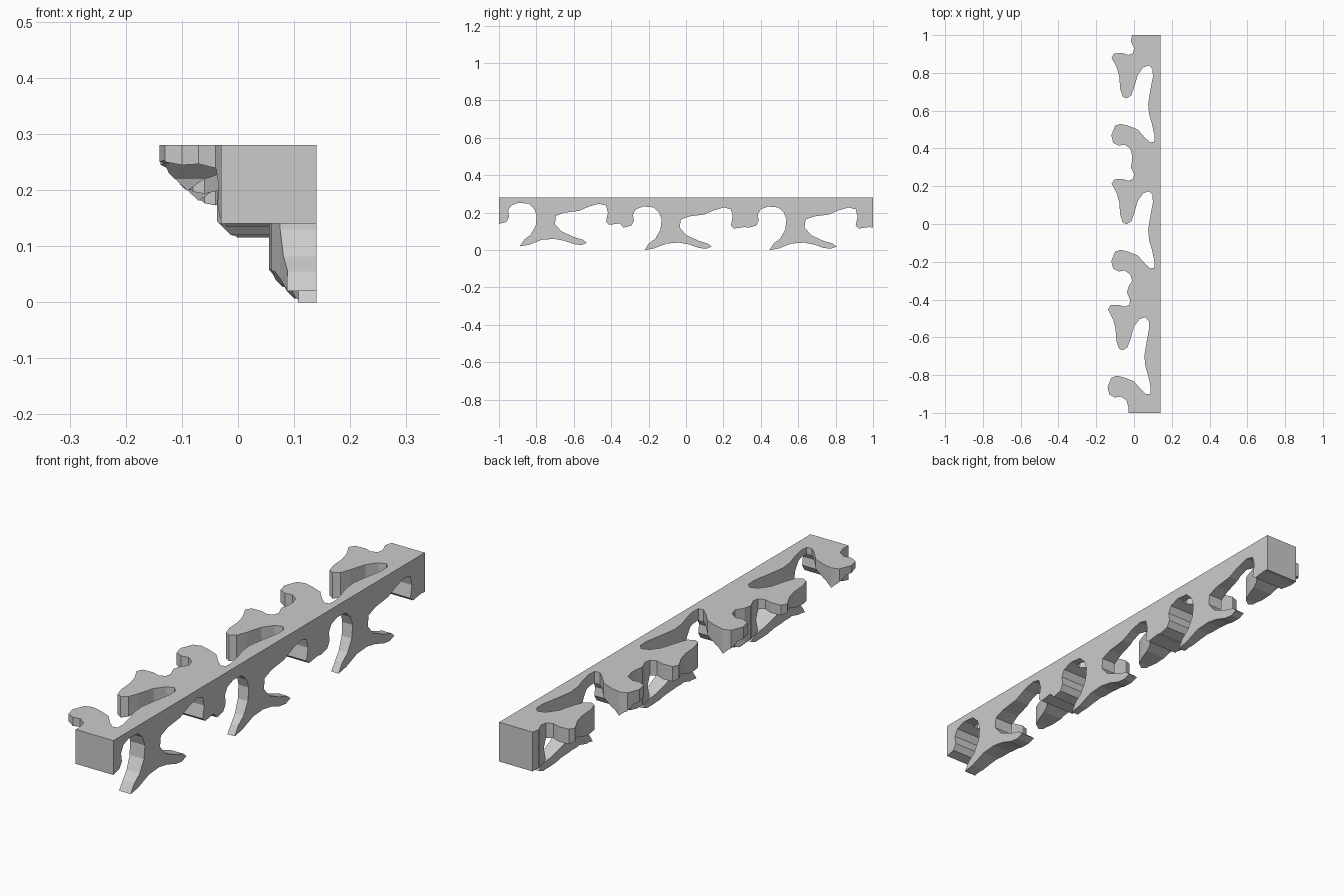
import bpy
import bmesh
from mathutils import Vector

cube = bpy.data.objects.get("Cube")
if cube:
    bpy.data.objects.remove(cube, do_unlink=True)

HALF_LENGTH, EDGE, TOP = 1.0, 0.14, 0.28
REPEATS = 3
PERIOD = 2 * HALF_LENGTH / REPEATS
END_SHIFT = 0.02      # the repeat nearest the front sits slightly further out
DIAGONAL = 0.107      # underside slopes along x + z = DIAGONAL

# One repeat of each ragged edge, in hundredths: (distance along, position across)
ledge_edge = [
    (0, -1), (3, -1.7), (7, 0), (9.5, -.5), (10.5, -3), (9.5, -6), (9.7, -10.5),
    (12, -11.8), (17.5, -9), (22, -7.8), (28.5, -7.3), (32.5, -6), (33.5, -4),
    (32, -1.5), (28, 0), (21, 2), (17, 5), (16, 8), (18, 9.8), (22, 10),
    (30, 8.5), (36.5, 7.5), (42, 8), (47, 9.5), (53, 10.8), (56.5, 10.7),
    (56.8, 8.5), (54.5, 6), (50, 2), (48, -3), (47, -7), (48, -10),
    (53, -12), (57, -11), (58.5, -8), (58, -5), (60, -2), (63.5, -1)]
wall_edge = [
    (0, 12), (4, 13), (5.5, 15.5), (5, 19), (6.5, 21.8), (10.5, 23.3), (16, 22.8),
    (19, 20), (20.3, 16.3), (19.7, 11), (17, 6.2), (13.5, 3.5), (11.2, 0),
    (16, .8), (23, 3.5), (29.5, 4), (35, 3), (40, 1.2), (44, .7), (47, 1.8),
    (45, 3.5), (40, 5), (33.5, 8), (30, 12), (30.5, 16.3), (35, 18), (43, 19),
    (48, 21.2), (53.5, 22.8), (57.3, 21.8), (58.3, 18), (57.3, 13), (59, 11.5),
    (64.5, 12.3)]


def repeat_edge(edge, shifts):
    """Chain the repeats into one line of (distance, position) points."""
    points = [(i * PERIOD + along / 100, across / 100 + shift)
              for i, shift in enumerate(shifts) for along, across in edge]
    points.append((2 * HALF_LENGTH, edge[0][1] / 100 + shifts[-1]))
    return points


def prism(name, outline, direction):
    """Extrude a flat outline into a closed solid."""
    bm = bmesh.new()
    face = bm.faces.new([bm.verts.new(p) for p in outline])
    extruded = bmesh.ops.extrude_face_region(bm, geom=[face])["geom"]
    moved = [v for v in extruded if isinstance(v, bmesh.types.BMVert)]
    bmesh.ops.translate(bm, verts=moved, vec=Vector(direction))
    bmesh.ops.recalc_face_normals(bm, faces=bm.faces)
    mesh = bpy.data.meshes.new(name)
    bm.to_mesh(mesh)
    bm.free()
    obj = bpy.data.objects.new(name, mesh)
    bpy.context.collection.objects.link(obj)
    return obj


# Ledge seen from above, running from back to front
ledge = [(x, HALF_LENGTH - d, 0) for d, x in repeat_edge(ledge_edge, (0, 0, -END_SHIFT))]
ledge += [(EDGE, -HALF_LENGTH, 0), (EDGE, HALF_LENGTH, 0)]
body = prism("ragged_edge_trim", ledge, (0, 0, TOP))

# Wall seen from the side, running from front to back
wall = [(-1, d - HALF_LENGTH, z) for d, z in repeat_edge(wall_edge, (END_SHIFT, 0, 0))]
wall += [(-1, HALF_LENGTH, TOP + 1), (-1, -HALF_LENGTH, TOP + 1)]
wall = [(x, y * 1.001, z) for x, y, z in wall]
wall_cutter = prism("wall_cutter", wall, (2, 0, 0))

# Sloping underside
slope = [(DIAGONAL - 1, -2, 1), (DIAGONAL + 1, -2, -1), (2, -2, 1)]
slope_cutter = prism("slope_cutter", slope, (0, 4, 0))

# Keep only what all three solids share
for cutter in (wall_cutter, slope_cutter):
    cutter.hide_render = True
    mod = body.modifiers.new(cutter.name, "BOOLEAN")
    mod.operation = "INTERSECT"
    mod.solver = "EXACT"
    mod.object = cutter
bpy.context.view_layer.update()
final = bpy.data.meshes.new_from_object(
    body.evaluated_get(bpy.context.evaluated_depsgraph_get()))
body.modifiers.clear()
body.data = final
for cutter in (wall_cutter, slope_cutter):
    bpy.data.objects.remove(cutter, do_unlink=True)

# Plain grey
grey = bpy.data.materials.new("plain_grey")
grey.use_nodes = True
colour = (0.6, 0.6, 0.6, 1)
grey.diffuse_color = colour
grey.node_tree.nodes["Principled BSDF"].inputs["Base Color"].default_value = colour
final.materials.clear()
final.materials.append(grey)
for poly in final.polygons:
    poly.material_index = 0
    poly.use_smooth = False
